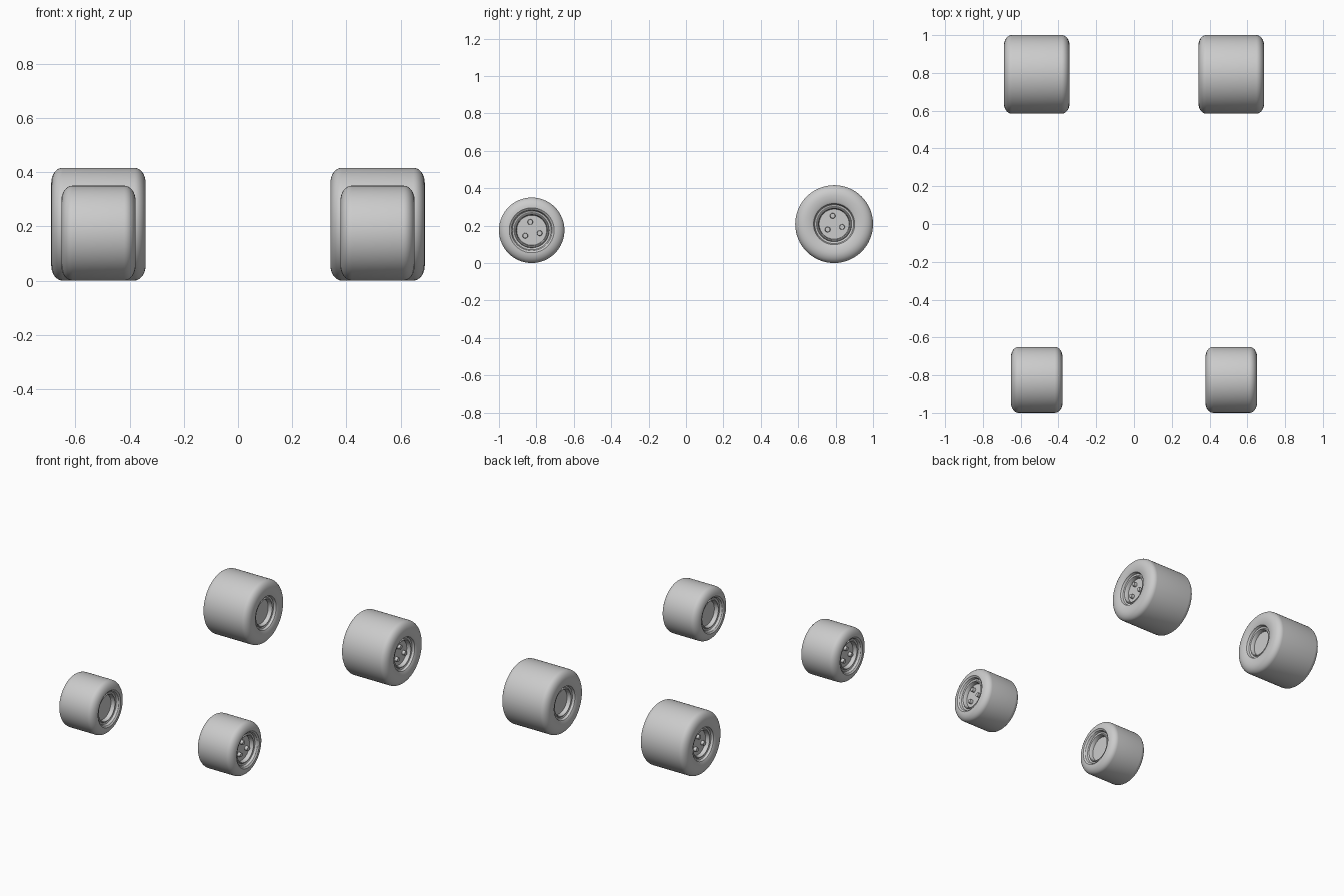
import bpy, bmesh
from math import sin, cos, pi, radians
from mathutils import Matrix

if "Cube" in bpy.data.objects:
    bpy.data.objects.remove(bpy.data.objects["Cube"], do_unlink=True)

grey = bpy.data.materials.new("plain grey")
grey.use_nodes = True
colour = (0.6, 0.6, 0.6, 1)
grey.diffuse_color = colour
grey.node_tree.nodes["Principled BSDF"].inputs["Base Color"].default_value = colour

SEGMENTS = 64
RIM = 0.11


def finish(bm, name, matrix):
    bmesh.ops.remove_doubles(bm, verts=bm.verts, dist=1e-5)
    bmesh.ops.recalc_face_normals(bm, faces=bm.faces)
    mesh = bpy.data.meshes.new(name)
    bm.to_mesh(mesh)
    bm.free()
    mesh.materials.append(grey)
    obj = bpy.data.objects.new(name, mesh)
    bpy.context.collection.objects.link(obj)
    obj.matrix_world = matrix
    bpy.ops.object.select_all(action='DESELECT')
    obj.select_set(True)
    bpy.context.view_layer.objects.active = obj
    bpy.ops.object.shade_smooth_by_angle(angle=radians(35))


def lathe(name, profile, matrix, closed=False):
    """Spin (x, radius) points around the axle."""
    bm = bmesh.new()
    verts = [bm.verts.new((x, 0, r)) for x, r in profile]
    pairs = list(zip(verts, verts[1:]))
    if closed:
        pairs.append((verts[-1], verts[0]))
    edges = [bm.edges.new(p) for p in pairs]
    bmesh.ops.spin(bm, geom=verts + edges, cent=(0, 0, 0), axis=(1, 0, 0),
                   angle=2 * pi, steps=SEGMENTS, use_duplicate=False)
    finish(bm, name, matrix)


def wheel(name, radius, half, x, y, turned):
    place = Matrix.Translation((-x if turned else x, y, radius))
    if turned:
        place = place @ Matrix.Rotation(pi, 4, 'Z')

    # Tyre: rounded shoulders, sidewalls dipping slightly to the rim
    wide, tall = 0.042, 0.055
    side = [(half - 0.007, RIM), (half - 0.002, RIM + 0.008)]
    for i in range(9):
        a = i / 8 * pi / 2
        side.append((half - wide * (1 - cos(a)), radius - tall * (1 - sin(a))))
    mirrored = [(-px, r) for px, r in reversed(side)]
    lathe(name + "_tyre", side + mirrored, place, closed=True)

    # Hub: stepped dish on both sides
    dish = half - 0.045
    hub = [(half - 0.007, RIM), (half - 0.022, RIM - 0.006),
           (half - 0.025, 0.094), (half - 0.019, 0.090),
           (half - 0.019, 0.086), (half - 0.025, 0.082),
           (dish, 0.080), (dish, 0)]
    lathe(name + "_hub", hub + [(-px, r) for px, r in reversed(hub)], place)

    # Three wheel nuts on the outer face
    for i in range(3):
        a = radians(100 + 120 * i)
        bm = bmesh.new()
        bmesh.ops.create_cone(
            bm, cap_ends=True, segments=16, radius1=0.015, radius2=0.013,
            depth=0.022,
            matrix=Matrix.Translation((dish + 0.009, 0.045 * cos(a), 0.045 * sin(a)))
            @ Matrix.Rotation(pi / 2, 4, 'Y'))
        finish(bm, f"{name}_nut_{i + 1}", place)


for label, turned in (("left", False), ("right", True)):
    wheel("front_" + label + "_wheel", 0.175, 0.137, 0.515, -0.825, turned)
    wheel("rear_" + label + "_wheel", 0.208, 0.174, 0.515, 0.792, turned)
